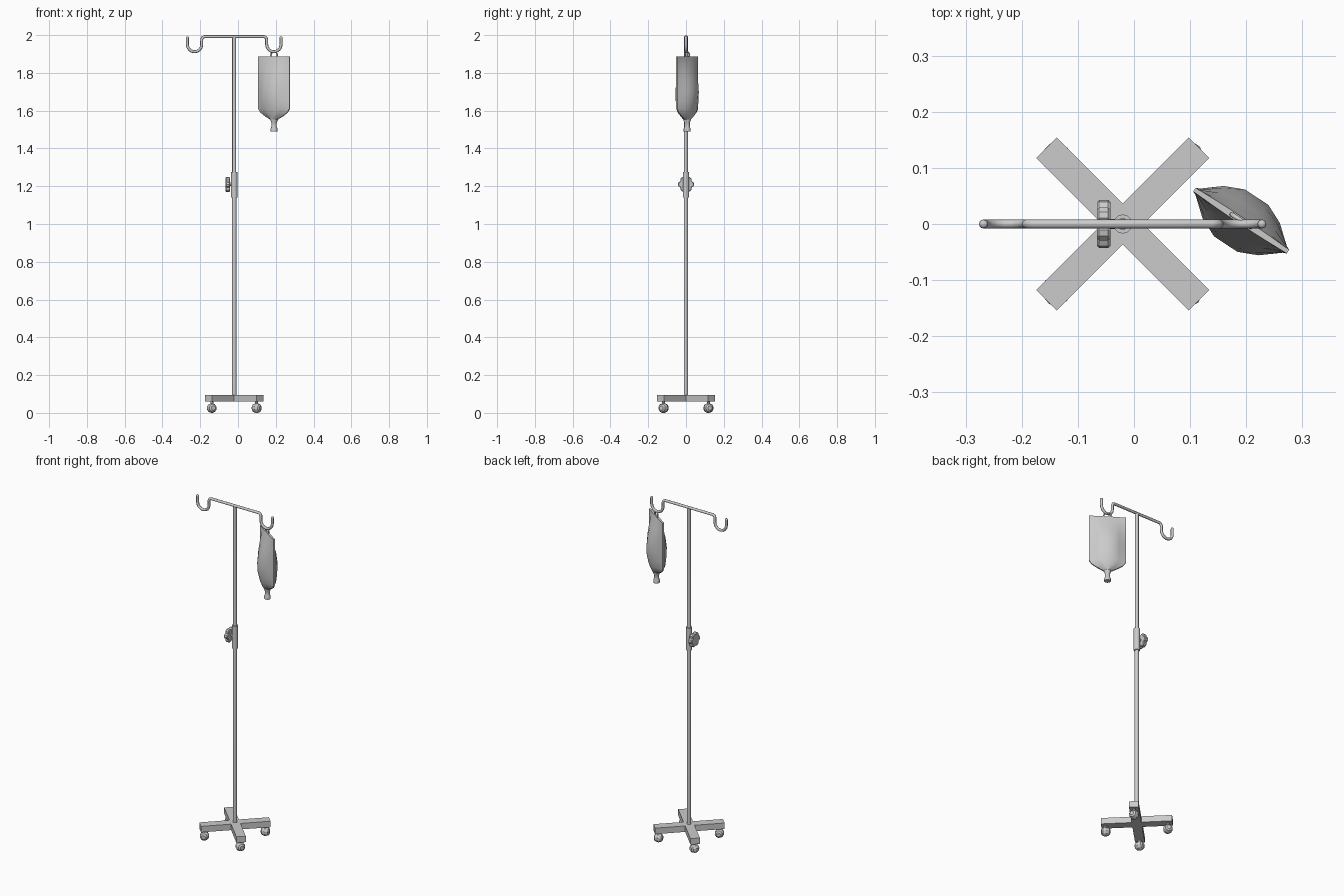
import bpy, bmesh
from math import sin, cos, pi, radians
from mathutils import Matrix, Vector

if "Cube" in bpy.data.objects:
    bpy.data.objects.remove(bpy.data.objects["Cube"])

CX = -0.02  # pole axis


def add(name, verts, faces, matrix=Matrix(), smooth=None):
    me = bpy.data.meshes.new(name)
    me.from_pydata([matrix @ Vector(v) for v in verts], [], faces)
    bm = bmesh.new()
    bm.from_mesh(me)
    bmesh.ops.recalc_face_normals(bm, faces=bm.faces)
    bm.to_mesh(me)
    bm.free()
    ob = bpy.data.objects.new(name, me)
    bpy.context.collection.objects.link(ob)
    if smooth:
        bpy.ops.object.select_all(action='DESELECT')
        ob.select_set(True)
        bpy.context.view_layer.objects.active = ob
        bpy.ops.object.shade_smooth_by_angle(angle=radians(smooth))
    return ob


def loft(name, rings, matrix=Matrix(), smooth=None):
    n = len(rings[0])
    verts = [p for r in rings for p in r]
    faces = [(k * n + i, k * n + (i + 1) % n, (k + 1) * n + (i + 1) % n, (k + 1) * n + i)
             for k in range(len(rings) - 1) for i in range(n)]
    faces += [tuple(range(n)), tuple(range(len(verts) - n, len(verts)))]
    return add(name, verts, faces, matrix, smooth)


def turned(name, profile, n, matrix=Matrix(), smooth=None):
    # profile of (radius, height) revolved round local z
    return loft(name, [[(r * cos(2 * pi * i / n), r * sin(2 * pi * i / n), z) for i in range(n)]
                       for r, z in profile], matrix, smooth)


def tube(name, pts, radius, cyclic=False):
    cu = bpy.data.curves.new(name, 'CURVE')
    cu.dimensions = '3D'
    cu.bevel_depth, cu.bevel_resolution, cu.use_fill_caps = radius, 2, True
    sp = cu.splines.new('POLY')
    sp.points.add(len(pts) - 1)
    for p, co in zip(sp.points, pts):
        p.co = (*co, 1)
    sp.use_cyclic_u = cyclic
    ob = bpy.data.objects.new(name, cu)
    bpy.context.collection.objects.link(ob)
    bpy.ops.object.select_all(action='DESELECT')
    ob.select_set(True)
    bpy.context.view_layer.objects.active = ob
    bpy.ops.object.convert(target='MESH')
    bpy.ops.object.shade_smooth_by_angle(angle=radians(50))
    return ob


# cross-shaped base
outline = []
for k in range(4):
    a = pi / 4 + k * pi / 2
    u, v = Vector((cos(a), sin(a))), Vector((-sin(a), cos(a)))
    for p in (u * 0.026 - v * 0.026, u * 0.192 - v * 0.026, u * 0.192 + v * 0.026):
        outline.append(p)
loft("cross_base", [[(p.x, p.y, z) for p in outline] for z in (0.06, 0.096)],
     Matrix.Translation((CX, 0, 0)))

# casters, each swivelled differently
for k, spin in enumerate((20, 65, 110, 150)):
    a = pi / 4 + k * pi / 2
    at = Matrix.Translation((CX + 0.168 * cos(a), 0.168 * sin(a), 0))
    turn = at @ Matrix.Rotation(radians(spin), 4, 'Z')
    turned("caster_wheel_%d" % k,
           [(0.012, -0.024), (0.021, -0.018), (0.026, -0.004), (0.026, 0.004), (0.021, 0.018), (0.012, 0.024)],
           10, turn @ Matrix.Translation((0, 0, 0.0255)) @ Matrix.Rotation(pi / 2, 4, 'Y'))
    turned("caster_stem_%d" % k, [(0.008, 0.04), (0.008, 0.062)], 8, at)

# pole and height-adjusting sleeve
pole = Matrix.Translation((CX, 0, 0))
turned("pole", [(0.0115, 0.09), (0.0115, 1.2), (0.0105, 1.21), (0.0105, 1.992)], 12, pole, 40)
turned("clamp_sleeve", [(0.017, 1.14), (0.017, 1.275)], 12, pole, 40)

# clamp knob with six lobes
side = Matrix.Translation((CX, 0, 1.21)) @ Matrix.Rotation(-pi / 2, 4, 'Y')
turned("knob_shaft", [(0.009, 0.0), (0.009, 0.03)], 8, side)
star = []
for i in range(24):
    r = (0.043, 0.041, 0.033, 0.041)[i % 4]
    a = pi / 2 + i * pi / 12
    star.append((r * cos(a), r * sin(a)))
loft("clamp_knob", [[(x * s, y * s, z) for x, y in star]
                    for s, z in ((0.9, 0.022), (1, 0.026), (1, 0.042), (0.9, 0.046))], side)

# top bar with a J hook at each end
half = [(0.158, 1.992), (0.167, 1.988), (0.172, 1.978), (0.172, 1.95)]
half += [(0.21 - 0.038 * cos(t * pi / 8), 1.95 - 0.038 * sin(t * pi / 8)) for t in range(1, 8)]
half += [(0.248, 1.95), (0.248, 1.987)]
path = [(CX - x, 0, z) for x, z in reversed(half)] + [(CX + x, 0, z) for x, z in half]
tube("hook_bar", path, 0.008)
for s in (-1, 1):
    turned("hook_tip", [(0.008, 1.985), (0.007, 1.990), (0.004, 1.993)], 12,
           Matrix.Translation((CX + s * 0.248, 0, 0)), 60)

# fluid bag: pinched lens sections, turned in plan
bag = Matrix.Translation((0.191, 0.006, 0)) @ Matrix.Rotation(radians(-33.5), 4, 'Z')
section = [(-1, 0), (-0.93, 0.06), (-0.6, 0.62), (-0.25, 0.94), (0.25, 0.94), (0.6, 0.62), (0.93, 0.06), (1, 0)]
levels = [(1.888, 0.1, 0.002), (1.872, 0.1, 0.006), (1.82, 0.1, 0.025), (1.76, 0.1, 0.041), (1.70, 0.1, 0.049),
          (1.65, 0.1, 0.046), (1.61, 0.099, 0.037), (1.59, 0.085, 0.032), (1.57, 0.055, 0.025), (1.553, 0.022, 0.018)]
rings = []
for z, w, t in levels:
    top = [(x * w, y * t + 0.004, z) for x, y in section]
    rings.append(top + [(x, -y, z) for x, y, z in reversed(top)])
loft("fluid_bag", rings, bag, 25)

# outlet spout and hanging loop
turned("bag_spout", [(0.021, 1.565), (0.020, 1.55), (0.014, 1.535), (0.014, 1.515), (0.018, 1.505), (0.018, 1.49)],
       12, bag, 40)
tube("bag_loop", [bag @ Vector((0.02 * cos(t * pi / 8), 0, 1.895 + 0.017 * sin(t * pi / 8)))
                  for t in range(16)], 0.004, True)
